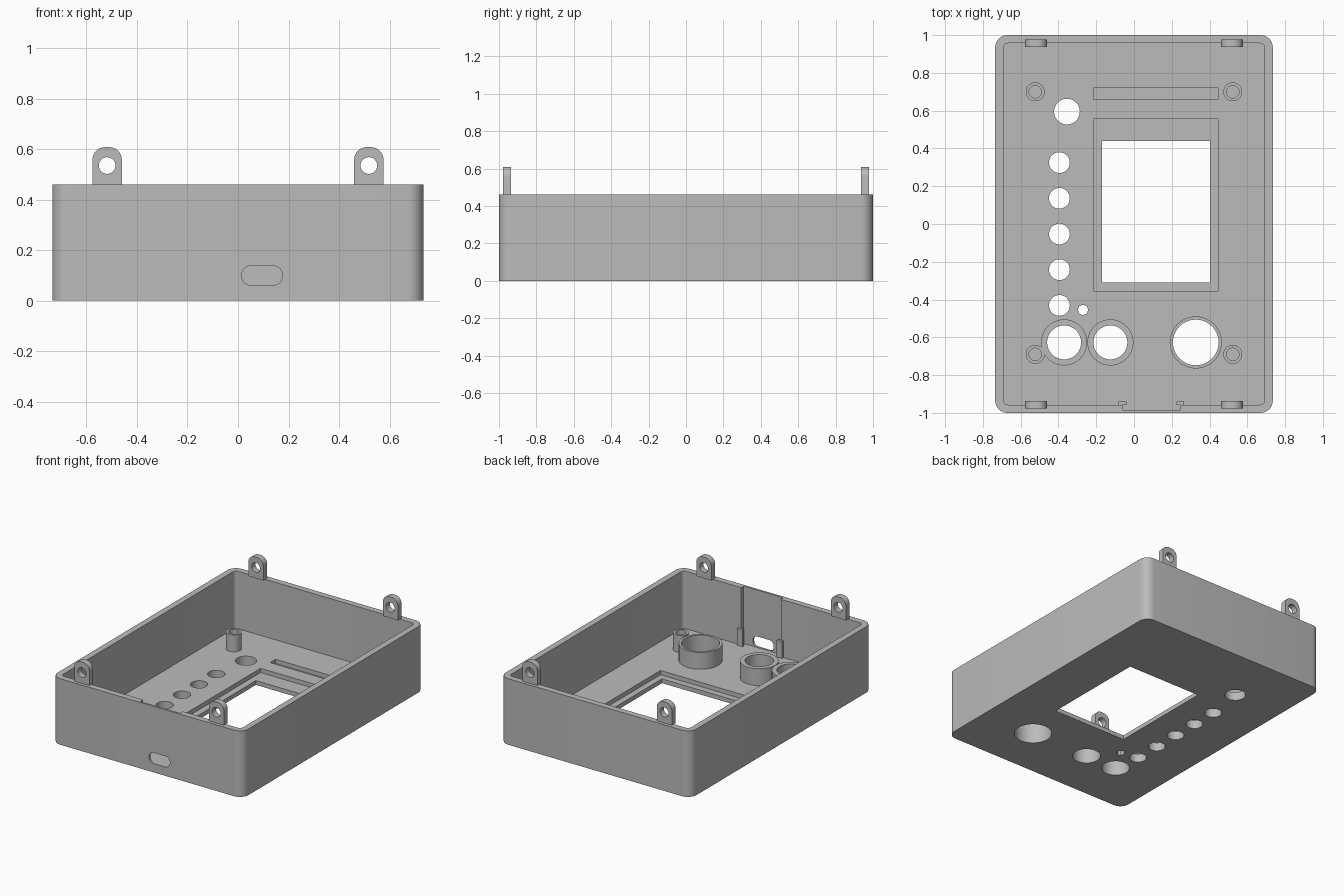
import bpy, bmesh, math

if "Cube" in bpy.data.objects:
    bpy.data.objects.remove(bpy.data.objects["Cube"], do_unlink=True)

grey = bpy.data.materials.new("grey plastic")
grey.use_nodes = True
grey.diffuse_color = (0.5, 0.5, 0.5, 1)
grey.node_tree.nodes["Principled BSDF"].inputs["Base Color"].default_value = (0.5, 0.5, 0.5, 1)

HX, HY, TOP = 0.735, 1.0, 0.46
WALL, FLOOR, BOSS = 0.043, 0.06, 0.177


def add(name, bm):
    bmesh.ops.recalc_face_normals(bm, faces=bm.faces)
    mesh = bpy.data.meshes.new(name)
    bm.to_mesh(mesh)
    bm.free()
    mesh.materials.append(grey)
    ob = bpy.data.objects.new(name, mesh)
    bpy.context.collection.objects.link(ob)
    return ob


def activate(ob):
    bpy.ops.object.select_all(action='DESELECT')
    ob.select_set(True)
    bpy.context.view_layer.objects.active = ob


def prism(name, points, lo, hi, axis='Z'):
    """Extrude a 2D outline along Z, or along Y for an outline in x and z."""
    bm = bmesh.new()
    place = (lambda p, h: (p[0], p[1], h)) if axis == 'Z' else (lambda p, h: (p[0], h, p[1]))
    low = [bm.verts.new(place(p, lo)) for p in points]
    high = [bm.verts.new(place(p, hi)) for p in points]
    bm.faces.new(low)
    bm.faces.new(high)
    n = len(points)
    for i in range(n):
        j = (i + 1) % n
        bm.faces.new((low[i], low[j], high[j], high[i]))
    return add(name, bm)


def circle(x, y, r, n=40):
    return [(x + r * math.cos(math.tau * i / n), y + r * math.sin(math.tau * i / n)) for i in range(n)]


def rect(x0, x1, y0, y1):
    return [(x0, y0), (x1, y0), (x1, y1), (x0, y1)]


def rounded(x0, x1, y0, y1, r, steps=8):
    pts = []
    corners = [(x1 - r, y1 - r), (x0 + r, y1 - r), (x0 + r, y0 + r), (x1 - r, y0 + r)]
    for k, (cx, cy) in enumerate(corners):
        for i in range(steps + 1):
            a = math.pi / 2 * (k + i / steps)
            pts.append((cx + r * math.cos(a), cy + r * math.sin(a)))
    return pts


def cut(target, cutter):
    mod = target.modifiers.new("cut", 'BOOLEAN')
    mod.operation = 'DIFFERENCE'
    mod.solver = 'EXACT'
    mod.object = cutter
    activate(target)
    bpy.ops.object.modifier_apply(modifier=mod.name)
    bpy.data.objects.remove(cutter, do_unlink=True)


def smooth(ob):
    activate(ob)
    bpy.ops.object.shade_smooth_by_angle(angle=math.radians(30))


def tube(name, x, y, outer, inner):
    """Hollow boss standing on the floor."""
    bm = bmesh.new()
    rings = [[bm.verts.new((px, py, z)) for px, py in circle(x, y, r)]
             for r, z in ((outer, FLOOR), (outer, BOSS), (inner, BOSS), (inner, FLOOR))]
    for k in range(4):
        a, b = rings[k], rings[(k + 1) % 4]
        for i in range(len(a)):
            j = (i + 1) % len(a)
            bm.faces.new((a[i], a[j], b[j], b[i]))
    smooth(add(name, bm))


# Open tray with rounded corners
shell = prism("case_shell", rounded(-HX, HX, -HY, HY, 0.065), 0, TOP)
ix, iy = HX - WALL, HY - WALL
cut(shell, prism("cavity", rounded(-ix, ix, -iy, iy, 0.025), FLOOR, TOP + 0.1))

# Screen pocket and window, shallow slot beside it
cut(shell, prism("screen_pocket", rect(-0.215, 0.445, -0.355, 0.555), 0.03, FLOOR + 0.05))
cut(shell, prism("screen_window", rect(-0.17, 0.402, -0.31, 0.44), -0.1, FLOOR + 0.05))
cut(shell, prism("slot", rect(-0.215, 0.445, 0.66, 0.72), 0.03, FLOOR + 0.05))

# Button row, indicator and knob holes
knobs = [(-0.37, -0.627, 0.122, 0.09), (-0.125, -0.627, 0.122, 0.09), (0.327, -0.627, 0.138, 0.121)]
holes = [(-0.395, 0.325 - 0.189 * i, 0.055, 40) for i in range(5)]
holes += [(-0.355, 0.595, 0.068, 40), (-0.27, -0.455, 0.028, 8)]
holes += [(x, y, inner, 40) for x, y, outer, inner in knobs]
for x, y, r, n in holes:
    cut(shell, prism("hole", circle(x, y, r, n), -0.1, FLOOR + 0.05))

# Board recess in the front wall, with the port opening
cut(shell, prism("board_recess", rect(-0.06, 0.245, -0.985, -0.94), FLOOR, TOP + 0.1))
cut(shell, prism("port", rounded(0.015, 0.175, 0.062, 0.137, 0.034), -1.1, -0.9, 'Y'))
smooth(shell)

# Collars around the knob holes, screw posts in the corners
for i, (x, y, outer, inner) in enumerate(knobs):
    tube(f"knob_collar_{i + 1}", x, y, outer, inner)
for x in (-0.523, 0.523):
    for y in (-0.69, 0.7):
        side = ("back" if y > 0 else "front") + ("_left" if x > 0 else "_right")
        tube(f"screw_post_{side}", x, y, 0.05, 0.033)

# Clips that hold the board edge
for name, x in (("right", -0.06), ("left", 0.245)):
    prism(f"board_clip_{name}", rect(x - 0.021, x + 0.021, -0.958, -0.94), FLOOR, BOSS)

# Four mounting ears with screw holes
for x in (-0.518, 0.518):
    for y in (-0.957, 0.957):
        side = ("back" if y > 0 else "front") + ("_left" if x > 0 else "_right")
        arch = [p for p in rounded(x - 0.058, x + 0.058, 0.4, 0.608, 0.05) if p[1] > 0.5]
        ear = prism(f"mount_ear_{side}", arch + [(x - 0.058, TOP), (x + 0.058, TOP)],
                    y - 0.021, y + 0.021, 'Y')
        cut(ear, prism("ear_hole", circle(x, 0.535, 0.033), y - 0.1, y + 0.1, 'Y'))
        smooth(ear)
